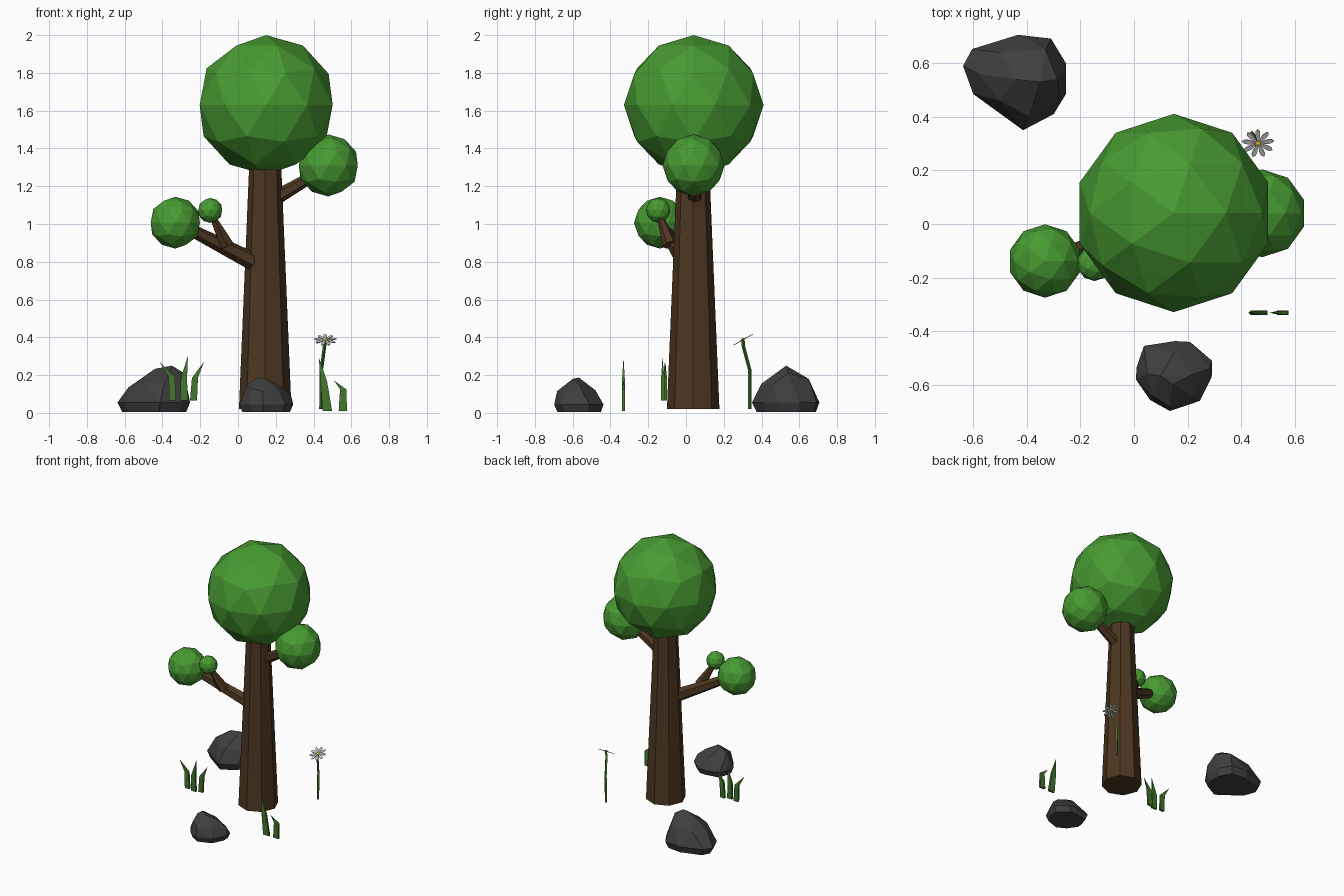
import bpy, bmesh, math
from mathutils import Vector, Matrix

if "Cube" in bpy.data.objects:
    bpy.data.objects.remove(bpy.data.objects["Cube"])


def material(name, rgb):
    m = bpy.data.materials.new(name)
    m.diffuse_color = (*rgb, 1)
    m.use_nodes = True
    m.node_tree.nodes["Principled BSDF"].inputs["Base Color"].default_value = m.diffuse_color
    return m


LEAF = material("leaf_green", (0.065, 0.33, 0.032))
BARK = material("bark_brown", (0.075, 0.038, 0.015))
GRASS = material("grass_green", (0.055, 0.18, 0.025))
STONE = material("dark_stone", (0.05, 0.05, 0.052))
PETAL = material("petal_white", (0.75, 0.75, 0.75))
POLLEN = material("pollen_yellow", (0.8, 0.55, 0.05))


def finish(name, bm, mat):
    bmesh.ops.recalc_face_normals(bm, faces=bm.faces[:])
    me = bpy.data.meshes.new(name)
    bm.to_mesh(me)
    bm.free()
    me.materials.append(mat)
    ob = bpy.data.objects.new(name, me)
    bpy.context.collection.objects.link(ob)
    return ob


def ball(name, center, r, mat=LEAF, sub=2, squash=1.0):
    bm = bmesh.new()
    bmesh.ops.create_icosphere(bm, subdivisions=sub, radius=r)
    bmesh.ops.scale(bm, vec=(1, 1, squash), verts=bm.verts)
    bmesh.ops.translate(bm, vec=center, verts=bm.verts)
    return finish(name, bm, mat)


def limb(name, a, b, r1, r2, sides=6):
    a, b = Vector(a), Vector(b)
    d = b - a
    rot = d.to_track_quat('Z', 'Y').to_matrix().to_4x4() if d.xy.length > 1e-6 else Matrix()
    bm = bmesh.new()
    bmesh.ops.create_cone(bm, cap_ends=True, segments=sides, radius1=r1, radius2=r2,
                          depth=d.length, matrix=Matrix.Translation((a + b) / 2) @ rot)
    return finish(name, bm, BARK)


def rock(name, outline, mid_z, crown):
    # convex hull of a foot ring, a wider belly ring and the crown points
    cx = sum(p[0] for p in outline) / len(outline)
    cy = sum(p[1] for p in outline) / len(outline)
    bm = bmesh.new()
    for x, y in outline:
        bm.verts.new((x, y, mid_z))
        bm.verts.new((cx + (x - cx) * 0.88, cy + (y - cy) * 0.88, 0.004))
    for p in crown:
        bm.verts.new(p)
    res = bmesh.ops.convex_hull(bm, input=bm.verts[:])
    junk = [v for v in bm.verts if not v.link_faces]
    bmesh.ops.delete(bm, geom=junk, context='VERTS')
    bmesh.ops.dissolve_limit(bm, angle_limit=math.radians(6),
                             verts=bm.verts[:], edges=bm.edges[:])
    return finish(name, bm, STONE)


def blade(name, y, base, mid, tip, t=0.008):
    # base and mid are (x left, x right, z), tip is (x, z)
    bm = bmesh.new()
    rings = []
    for x0, x1, z in (base, mid):
        rings.append([bm.verts.new(p) for p in
                      ((x0, y - t, z), (x1, y - t, z), (x1, y + t, z), (x0, y + t, z))])
    top = bm.verts.new((tip[0], y, tip[1]))
    bm.faces.new(rings[0])
    for i in range(4):
        j = (i + 1) % 4
        bm.faces.new((rings[0][i], rings[0][j], rings[1][j], rings[1][i]))
        bm.faces.new((rings[1][i], rings[1][j], top))
    return finish(name, bm, GRASS)


# trunk and branches
limb("trunk", (0.144, 0.038, 0.02), (0.144, 0.038, 1.45), 0.139, 0.079, 8)
limb("left_branch", (0.12, 0.01, 0.78), (-0.31, -0.13, 1.0), 0.05, 0.03)
limb("left_twig", (-0.06, -0.085, 0.89), (-0.145, -0.145, 1.06), 0.04, 0.014)
limb("right_branch", (0.15, 0.045, 1.11), (0.46, 0.045, 1.29), 0.042, 0.026)

# leaf balls
ball("crown_leaves", (0.149, 0.041, 1.63), 0.37)
ball("right_leaves", (0.478, 0.04, 1.31), 0.164)
ball("left_leaves", (-0.332, -0.138, 1.007), 0.137)
ball("twig_leaves", (-0.147, -0.147, 1.072), 0.066)

# rocks
rock("back_rock",
     [(-.638, .59), (-.604, .653), (-.433, .706), (-.31, .692), (-.254, .60),
      (-.254, .485), (-.30, .41), (-.414, .35), (-.60, .485)], 0.055,
     [(-.35, .53, .25), (-.44, .54, .233), (-.285, .54, .21), (-.58, .56, .135),
      (-.33, .65, .18), (-.39, .40, .155), (-.28, .46, .15), (-.5, .64, .16), (-.5, .46, .16)])
rock("front_rock",
     [(.01, -.534), (.037, -.455), (.153, -.437), (.209, -.44), (.292, -.511),
      (.29, -.571), (.246, -.66), (.134, -.698), (.06, -.657), (.007, -.58)], 0.045,
     [(.10, -.567, .187), (.145, -.60, .18), (.05, -.56, .15), (.22, -.56, .145),
      (.15, -.48, .12), (.13, -.682, .115), (.22, -.64, .11), (.07, -.64, .13), (.28, -.54, .095)])

# grass
blade("left_grass_1", -0.113, (-.364, -.327, .065), (-.368, -.335, .19), (-.415, .27))
blade("left_grass_2", -0.124, (-.306, -.265, .065), (-.304, -.27, .18), (-.265, .302))
blade("left_grass_3", -0.109, (-.254, -.217, .065), (-.244, -.212, .185), (-.18, .27))
blade("right_grass_1", -0.331, (.449, .498, .01), (.436, .472, .165), (.428, .295))
blade("right_grass_2", -0.331, (.533, .577, .01), (.54, .574, .125), (.507, .172))

# flower stem
cu = bpy.data.curves.new("flower_stem", 'CURVE')
cu.dimensions = '3D'
cu.bevel_depth = 0.009
cu.bevel_resolution = 0
cu.use_fill_caps = True
sp = cu.splines.new('POLY')
sp.use_smooth = False
path = [(.439, .338, .02), (.441, .338, .225), (.458, .304, .352), (.463, .302, .382)]
sp.points.add(len(path) - 1)
for p, co in zip(sp.points, path):
    p.co = (*co, 1)
cu.materials.append(GRASS)
bpy.context.collection.objects.link(bpy.data.objects.new("flower_stem", cu))

# flower head, tipped toward the front
tilt = Matrix.Translation((.463, .302, .385)) @ Matrix.Rotation(math.radians(30), 4, 'X')
bm = bmesh.new()
shape = [(.008, -.003), (.035, -.009), (.052, -.008), (.061, 0), (.052, .008), (.035, .009), (.008, .003)]
for i in range(9):
    turn = tilt @ Matrix.Rotation(2 * math.pi * i / 9 + 0.2, 4, 'Z')
    lower = bm.faces.new([bm.verts.new(turn @ Vector((x, y, 0))) for x, y in shape])
    ext = bmesh.ops.extrude_face_region(bm, geom=[lower])["geom"]
    bmesh.ops.translate(bm, vec=tilt.to_3x3() @ Vector((0, 0, .004)),
                        verts=[g for g in ext if isinstance(g, bmesh.types.BMVert)])
    if lower.is_valid and not all(len(e.link_faces) == 2 for e in lower.edges):
        bm.faces.new([v for v in lower.verts])
finish("flower_petals", bm, PETAL)
center = ball("flower_center", (0, 0, 0.003), 0.014, POLLEN, 1, 0.6)
center.matrix_world = tilt
